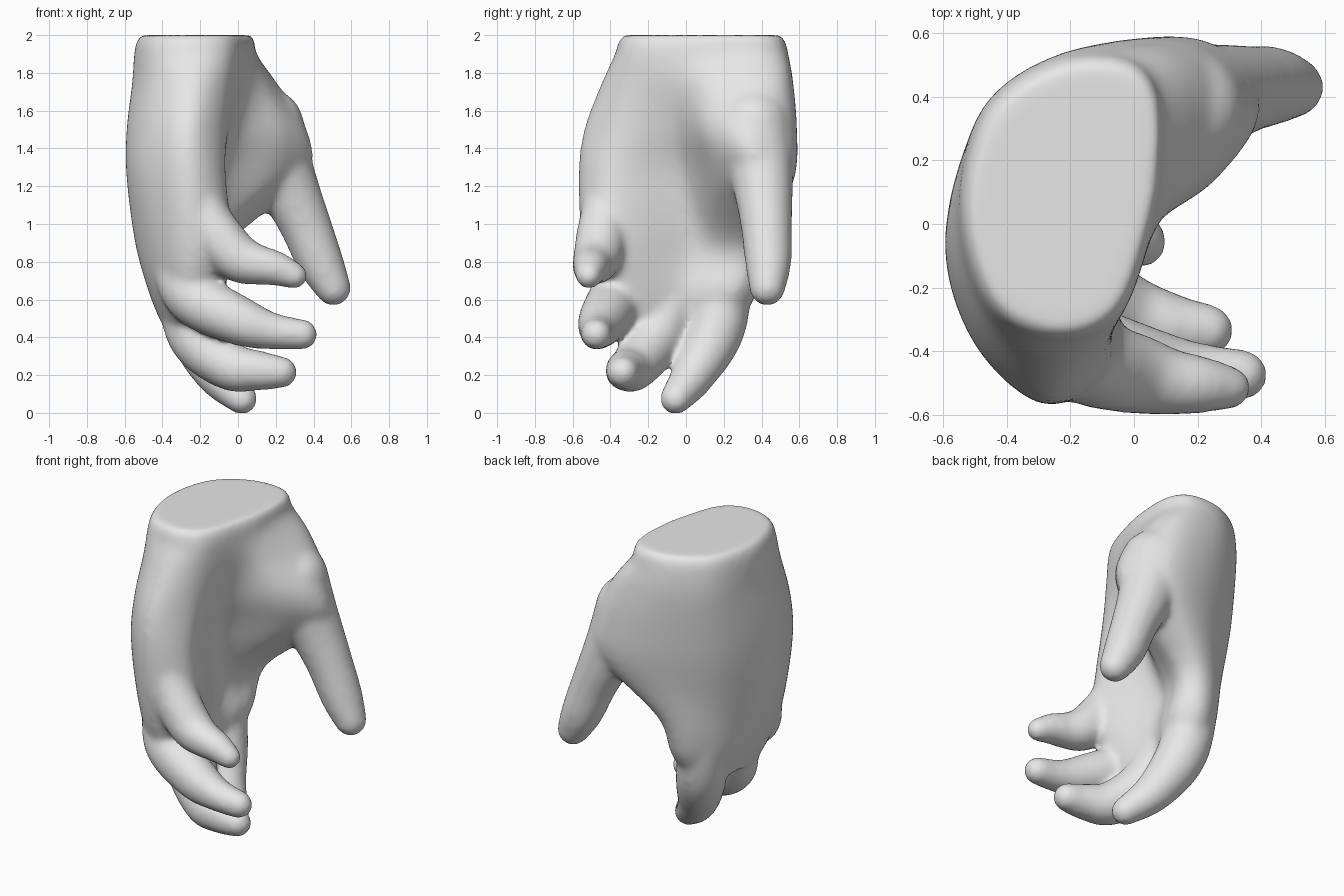
import bpy, bmesh, math
from mathutils import Vector, Matrix

if "Cube" in bpy.data.objects:
    bpy.data.objects.remove(bpy.data.objects["Cube"], do_unlink=True)

skin = bpy.data.materials.new("light_grey")
skin.use_nodes = True
skin.diffuse_color = (0.8, 0.8, 0.8, 1)
skin.node_tree.nodes["Principled BSDF"].inputs["Base Color"].default_value = (0.8, 0.8, 0.8, 1)


def spline(points, steps, closed=False):
    """Smooth curve through points of any dimension."""
    pts = [Vector(p) for p in points]
    n = len(pts)
    if closed:
        get = lambda i: pts[i % n]
    else:
        get = lambda i: pts[max(0, min(n - 1, i))]
    out = []
    for i in range(n if closed else n - 1):
        a, b, c, d = (get(i + k) for k in (-1, 0, 1, 2))
        for s in range(steps):
            t = s / steps
            out.append(b + (c - a) * (t / 2) + (a * 2 - b * 5 + c * 4 - d) * (t * t / 2)
                       + (b * 3 - a - c * 3 + d) * (t ** 3 / 2))
    if not closed:
        out.append(pts[-1].copy())
    return out


def add_palm(bm, levels):
    """Loft the wrist and palm through horizontal outlines."""
    # outline points, each followed down the hand
    tracks = []
    for k in range(len(levels[0][1])):
        tracks.append(spline([(*outline[k], z) for z, outline in levels], 5))
    rings = []
    for row in zip(*tracks):
        rings.append([bm.verts.new(p) for p in spline(row, 6, closed=True)])
    n = len(rings[0])
    for lo, hi in zip(rings, rings[1:]):
        for i in range(n):
            j = (i + 1) % n
            bm.faces.new((lo[i], lo[j], hi[j], hi[i]))
    bm.faces.new(rings[0])
    bm.faces.new(rings[-1])


def add_finger(bm, path):
    """Overlapping balls along a path of x, y, z, radius."""
    for p in spline(path, 10):
        bmesh.ops.create_icosphere(bm, subdivisions=3, radius=p[3],
                                   matrix=Matrix.Translation(p[:3]))


def shrink(outline, f):
    cx = sum(p[0] for p in outline) / len(outline)
    cy = sum(p[1] for p in outline) / len(outline)
    return [(cx + (x - cx) * f, cy + (y - cy) * f) for x, y in outline]


# Palm outlines: little-finger edge, back of hand, thumb side, hollow of palm
wrist = [(-.25, -.375), (-.46, -.27), (-.55, .04), (-.47, .36), (-.25, .52),
         (-.02, .53), (.085, .42), (.095, .2), (.055, -.03), (-.05, -.3)]
upper = [(-.25, -.445), (-.46, -.31), (-.56, 0), (-.48, .36), (-.22, .54),
         (.08, .555), (.2, .42), (.16, .15), (.045, -.06), (-.07, -.34)]
middle = [(-.27, -.54), (-.49, -.36), (-.59, -.03), (-.47, .35), (-.15, .55),
          (.2, .57), (.365, .35), (.25, .13), (-.01, -.05), (-.08, -.38)]
lower = [(-.27, -.57), (-.5, -.38), (-.59, -.05), (-.46, .32), (-.13, .53),
         (.2, .565), (.36, .38), (.2, .18), (-.09, -.02), (-.07, -.41)]
knuckles = [(-.24, -.55), (-.44, -.4), (-.545, -.08), (-.46, .22), (-.3, .4),
            (-.13, .445), (-.04, .34), (-.1, .18), (-.15, 0), (-.03, -.4)]
finger_roots = [(-.23, -.48), (-.39, -.37), (-.475, -.1), (-.43, .2), (-.3, .355),
                (-.18, .38), (-.09, .28), (-.1, .15), (-.14, -.02), (-.07, -.32)]

bm = bmesh.new()
add_palm(bm, [(2.0, shrink(wrist, .9)), (1.97, shrink(wrist, .96)), (1.9, wrist),
              (1.75, upper), (1.5, middle), (1.25, lower), (.9, knuckles),
              (.65, finger_roots), (.48, shrink(finger_roots, .72))])

# Thumb, index, middle, ring and little finger
add_finger(bm, [(.15, .36, 1.52, .2), (.21, .39, 1.34, .178), (.275, .41, 1.18, .158),
                (.355, .425, 1.0, .138), (.435, .435, .8, .124), (.505, .43, .66, .095)])
add_finger(bm, [(-.29, .22, .85, .14), (-.23, .17, .47, .152), (-.12, .05, .22, .12),
                (.02, -.055, .075, .085)])
add_finger(bm, [(-.3, 0, .75, .14), (-.23, -.15, .42, .15), (-.05, -.27, .25, .13),
                (.1, -.32, .225, .108), (.23, -.335, .215, .085)])
add_finger(bm, [(-.34, -.25, .85, .13), (-.24, -.36, .62, .15), (0, -.44, .49, .132),
                (.17, -.465, .435, .1), (.34, -.475, .415, .082)])
add_finger(bm, [(-.25, -.41, 1.25, .12), (-.18, -.43, 1.06, .128), (-.1, -.45, .925, .135),
                (0, -.47, .82, .128), (.1, -.495, .785, .108), (.2, -.505, .765, .093),
                (.3, -.515, .725, .07)])
bmesh.ops.recalc_face_normals(bm, faces=bm.faces)

mesh = bpy.data.meshes.new("hand")
bm.to_mesh(mesh)
bm.free()
hand = bpy.data.objects.new("hand", mesh)
bpy.context.collection.objects.link(hand)
bpy.context.view_layer.objects.active = hand
hand.select_set(True)

# Fuse the parts into one skin and soften the joins
fuse = hand.modifiers.new("fuse", "REMESH")
fuse.mode = "VOXEL"
fuse.voxel_size = 0.018
soften = hand.modifiers.new("soften", "SMOOTH")
soften.factor = 0.5
soften.iterations = 16
for name in ("fuse", "soften"):
    bpy.ops.object.modifier_apply(modifier=name)

hand.data.materials.clear()
hand.data.materials.append(skin)
bpy.ops.object.shade_smooth_by_angle(angle=math.radians(60))
